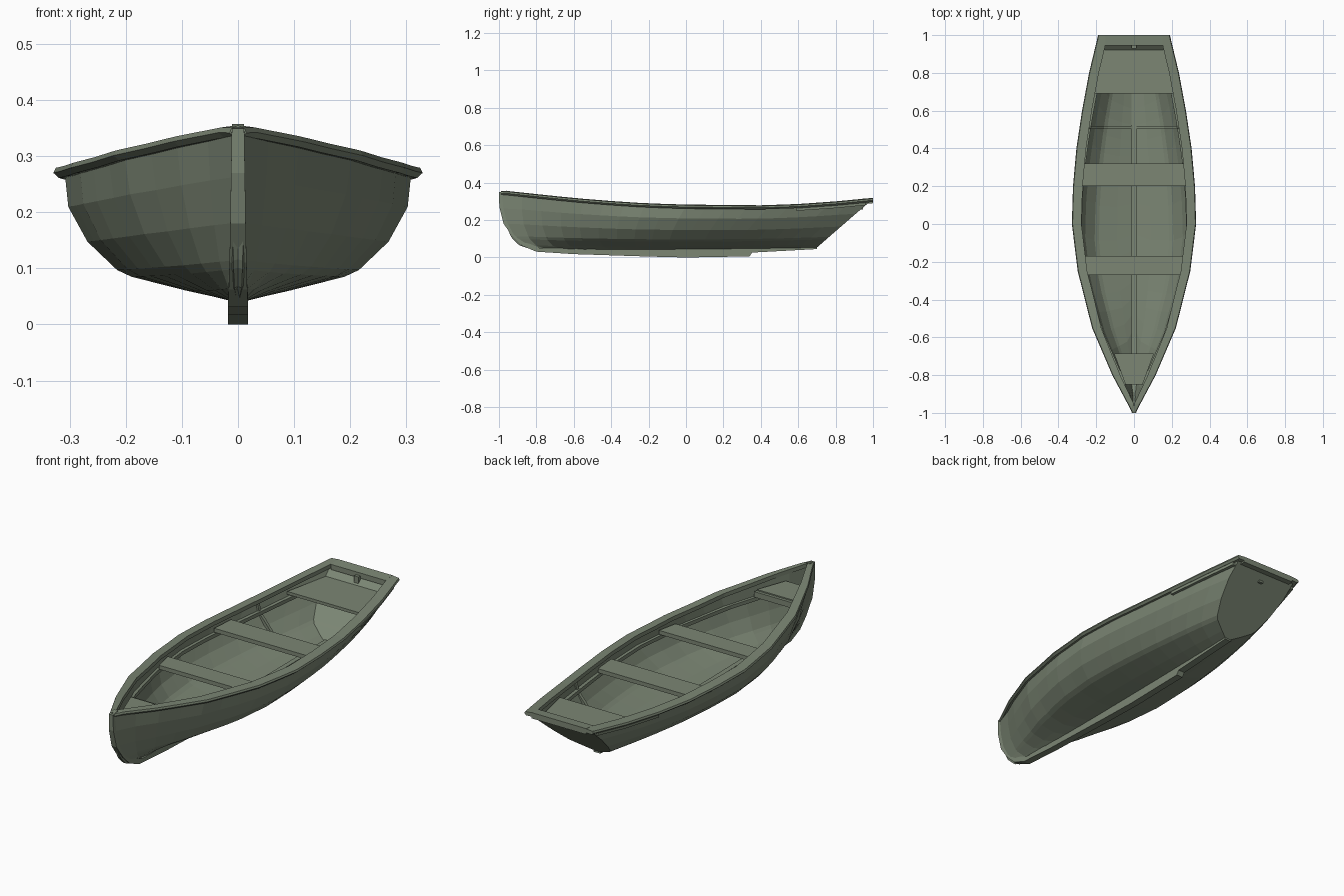
import bpy, bmesh

if "Cube" in bpy.data.objects:
    bpy.data.objects.remove(bpy.data.objects["Cube"], do_unlink=True)

paint = bpy.data.materials.new("grey_green_paint")
paint.use_nodes = True
colour = (0.2, 0.24, 0.175, 1)
paint.diffuse_color = colour
paint.node_tree.nodes["Principled BSDF"].inputs["Base Color"].default_value = colour


def lerp(table, v):
    if v <= table[0][0]:
        return table[0][1]
    for (a, p), (b, q) in zip(table, table[1:]):
        if v <= b:
            return p + (q - p) * (v - a) / (b - a)
    return table[-1][1]


def finish(name, bm, mirror=False):
    bmesh.ops.recalc_face_normals(bm, faces=bm.faces)
    mesh = bpy.data.meshes.new(name)
    bm.to_mesh(mesh)
    bm.free()
    mesh.materials.append(paint)
    ob = bpy.data.objects.new(name, mesh)
    bpy.context.scene.collection.objects.link(ob)
    if mirror:
        ob.modifiers.new("mirror", 'MIRROR')
        ob.modifiers["mirror"].use_mirror_merge = False
    return ob


def sweep(name, sections, mirror=False):
    """Bridge a row of closed cross-sections and cap both ends."""
    bm = bmesh.new()
    rings = [[bm.verts.new(p) for p in s] for s in sections]
    n = len(rings[0])
    for a, b in zip(rings, rings[1:]):
        for i in range(n):
            k = (i + 1) % n
            bm.faces.new((a[i], a[k], b[k], b[i]))
    bm.faces.new(rings[0])
    bm.faces.new(rings[-1])
    return finish(name, bm, mirror)


def rect(x0, x1, y, z0, z1, rake=0):
    return [(x0, y, z0), (x1, y, z0), (x1, y + rake, z1), (x0, y + rake, z1)]


def plank(name, y0, y1, w0, w1, z0, z1, rake=0):
    return sweep(name, [rect(-w0, w0, y0, z0, z1), rect(-w1, w1, y1, z0, z1, rake)])


# Plan outline and sheer of the rail
OUTER = [(-1, .01), (-.95, .035), (-.8, .115), (-.55, .222), (-.25, .298), (0, .329),
         (.2, .323), (.4, .305), (.6, .275), (.8, .238), (1, .19)]
SHEER = [(-1, .354), (-.96, .356), (-.6, .318), (-.35, .298), (-.2, .289), (0, .283),
         (.4, .279), (.6, .286), (.8, .3), (1, .319)]
RAIL_WIDTH = [(-1, .01), (-.95, .033), (-.8, .042), (-.5, .05), (.9, .052), (1, .05)]

# Section shapes from keel to sheer
HEIGHT = [0, .09, .2, .25, .47, .74, 1]
FULL = [0, .3, .62, .7, .87, .98, 1]
BOW = [0, .22, .45, .54, .74, .9, 1]
STEM_Y = [-.8, -.89, -.925, -.935, -.965, -.98, -.985]
LEVELS = range(len(HEIGHT))


def stern_y(j):
    return .69 + .29 * HEIGHT[j]


def hull_point(t, j):
    ys = STEM_Y[-1] + t * (stern_y(6) - STEM_Y[-1])
    beam = max(lerp(OUTER, ys) - .026, .005)
    k = min(t / .35, 1)
    x = beam * (BOW[j] + (FULL[j] - BOW[j]) * k)
    keel = .04 + .012 * t
    z = keel + HEIGHT[j] * (lerp(SHEER, ys) - .014 - keel)
    return x, STEM_Y[j] + t * (stern_y(j) - STEM_Y[j]), z


def hull_at(y, j):
    x, _, z = hull_point((y - STEM_Y[j]) / (stern_y(j) - STEM_Y[j]), j)
    return x, z


# Hull shell with raked transom
bm = bmesh.new()
COUNT = 18
rows = []
for i in range(COUNT + 1):
    pts = [hull_point(i / COUNT, j) for j in LEVELS]
    right = [bm.verts.new((-x, y, z)) for x, y, z in pts[:0:-1]]
    left = [bm.verts.new(p) for p in pts]
    rows.append(right + left)
for a, b in zip(rows, rows[1:]):
    for i in range(len(a) - 1):
        bm.faces.new((a[i], a[i + 1], b[i + 1], b[i]))
end = rows[-1]
for i in range(5):
    bm.faces.new((end[i], end[i + 1], end[-2 - i], end[-1 - i]))
bm.faces.new(end[5:8])
hull = finish("hull", bm)
shell = hull.modifiers.new("planking", 'SOLIDIFY')
shell.thickness = .012
shell.offset = 0

# Gunwale rails and the stern cap
rail = []
for y in [-.99, -.95, -.88, -.8, -.68, -.55, -.4, -.25, -.12, 0, .1, .2, .3, .4, .5, .6, .7, .8, .9, 1]:
    xo, zt = lerp(OUTER, y), lerp(SHEER, y)
    xi = max(xo - lerp(RAIL_WIDTH, y), 0)
    rail.append([(xi, y, zt - .02), (xo - .01, y, zt - .022), (xo, y, zt - .013),
                 (xo - .004, y, zt - .004), (xi, y, zt)])
sweep("gunwale", rail, True)
sweep("stern_cap", [rect(-.15, .15, .945, .288, .314), rect(-.15, .15, 1, .29, .319)])

# Rubbing strips under the rail at the quarters
sweep("quarter_strip", [rect(lerp(OUTER, y) - .035, lerp(OUTER, y) - .012, y,
                             lerp(SHEER, y) - .036, lerp(SHEER, y) - .018)
                        for y in (.59, .7, .8, .9, .96)], True)

# Seat stringers along the inside
stringer = []
for i in range(19):
    y = -.85 + i * .09
    x, z = hull_at(y, 5)
    stringer.append(rect(max(x - .02, .003), max(x - .002, .006), y, z - .006, z + .012))
sweep("seat_stringer", stringer, True)

# Stem and keel in one curved timber
KEEL = [(-1, .349, -.96, .357), (-.998, .27, -.965, .28), (-.975, .18, -.945, .19),
        (-.925, .11, -.905, .12), (-.875, .062, -.86, .085), (-.8, .031, -.78, .05),
        (-.6, .018, -.6, .05), (-.2, .005, -.2, .05), (0, 0, 0, .05), (.34, .006, .37, .05)]
timber = []
for i, (yo, zo, yi, zi) in enumerate(KEEL):
    w = .011 + .007 * min(i / 5, 1)
    timber.append([(-w, yo, zo), (w, yo, zo), (w, yi, zi), (-w, yi, zi)])
sweep("stem_and_keel", timber)

# Batten under the run aft, and the inner keelson
sweep("skeg_batten", [rect(-.018, .018, .35, .026, .05), rect(-.018, .018, .7, .045, .056)])
sweep("keelson", [rect(-.012, .012, y, z - .02, z) for y, z in
                  ((-.89, .112), (-.8, .084), (-.6, .071), (-.2, .066), (.7, .07))])

# Frame rib across the inside
rib = []
for j in LEVELS:
    x, z = hull_at(.512, j)
    s = .014 if j > 3 else .004
    up = .002 if j > 4 else .016
    xi = max(x - s, 0)
    rib.append([(x, .504, z), (x, .52, z), (xi, .52, z + up), (xi, .504, z + up)])
sweep("frame_rib", rib, True)

# Seats and bow deck
plank("front_thwart", -.27, -.17, .247, .268, .23, .25)
plank("middle_thwart", .2, .32, .272, .262, .228, .248)
plank("stern_bench", .69, .912, .212, .16, .245, .26, .02)
plank("bow_deck", -.85, -.7, .045, .1, .278, .296)
plank("bow_deck_beam", -.705, -.685, .1, .105, .262, .29)

# Transom post
plank("transom_post", .93, .946, .012, .012, .256, .3)
